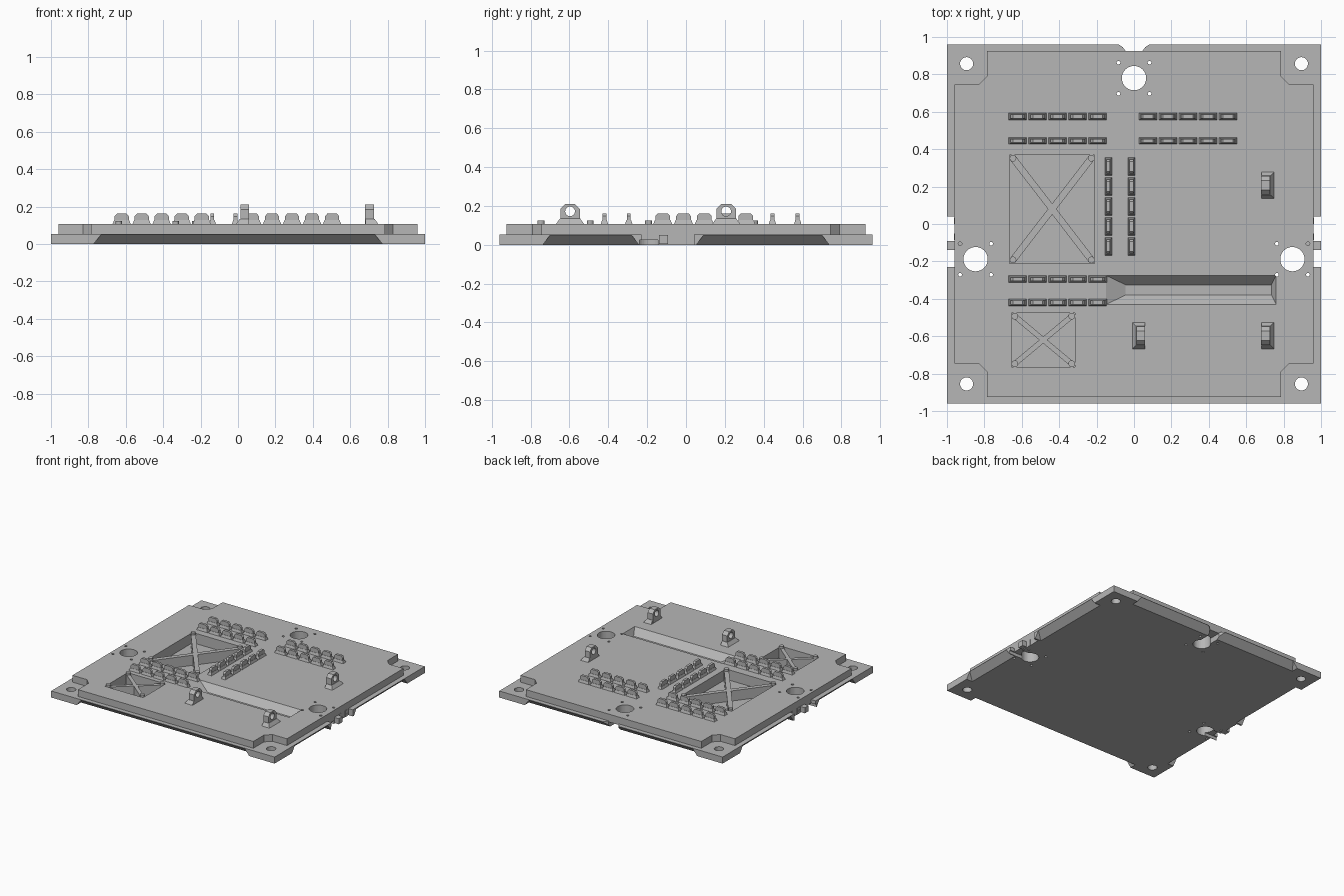
import bpy, bmesh, math
from mathutils import Vector, Matrix

cube = bpy.data.objects.get("Cube")
if cube:
    bpy.data.objects.remove(cube, do_unlink=True)

grey = bpy.data.materials.new("plastic_grey")
grey.use_nodes = True
colour = (0.47, 0.47, 0.47, 1)
grey.diffuse_color = colour
grey.node_tree.nodes["Principled BSDF"].inputs["Base Color"].default_value = colour

LOW, TOP = 0.053, 0.108   # top of the lower and upper plate


def frustum(bm, lower, upper, z0, z1):
    """Block between two rectangles (x0, x1, y0, y1)."""
    rings = []
    for (x0, x1, y0, y1), z in ((lower, z0), (upper, z1)):
        rings.append([bm.verts.new((x, y, z)) for x, y in ((x0, y0), (x1, y0), (x1, y1), (x0, y1))])
    skin(bm, *rings)


def skin(bm, a, b):
    n = len(a)
    faces = [bm.faces.new(a[::-1]), bm.faces.new(b)]
    faces += [bm.faces.new((a[i], a[(i + 1) % n], b[(i + 1) % n], b[i])) for i in range(n)]
    bmesh.ops.recalc_face_normals(bm, faces=faces)


def box(bm, x0, x1, y0, y1, z0, z1):
    frustum(bm, (x0, x1, y0, y1), (x0, x1, y0, y1), z0, z1)


def prism(bm, points, lo, hi, place):
    """Extrude a 2D outline; place(u, v, w) maps it into space."""
    a, b = [[bm.verts.new(place(u, v, w)) for u, v in points] for w in (lo, hi)]
    skin(bm, a, b)


def cylinder(bm, x, y, z0, z1, r, r2=None, sides=24):
    bmesh.ops.create_cone(bm, cap_ends=True, segments=sides, radius1=r, radius2=r2 or r,
                          depth=z1 - z0, matrix=Matrix.Translation((x, y, (z0 + z1) / 2)))


def make(name, bm):
    mesh = bpy.data.meshes.new(name)
    bm.to_mesh(mesh)
    bm.free()
    mesh.materials.append(grey)
    obj = bpy.data.objects.new(name, mesh)
    bpy.context.collection.objects.link(obj)
    return obj


def combine(obj, build, operation="DIFFERENCE"):
    """Apply a boolean with a temporary tool shape."""
    bm = bmesh.new()
    build(bm)
    tool = make("tool", bm)
    mod = obj.modifiers.new("cut", "BOOLEAN")
    mod.operation, mod.object, mod.solver = operation, tool, "EXACT"
    graph = bpy.context.evaluated_depsgraph_get()
    obj.data = bpy.data.meshes.new_from_object(obj.evaluated_get(graph))
    obj.modifiers.clear()
    bpy.data.objects.remove(tool, do_unlink=True)


# Lower plate
bm = bmesh.new()
box(bm, -1, 1, -0.96, 0.96, 0, LOW)
plate = make("base_plate", bm)

# Upper plate with stepped corners
corner = [(0.96, 0.745), (0.83, 0.745), (0.785, 0.79), (0.785, 0.925)]
outline = []
for sx, sy in ((1, 1), (-1, 1), (-1, -1), (1, -1)):
    pts = [(x * sx, y * sy) for x, y in corner]
    outline += pts if sx * sy > 0 else pts[::-1]
combine(plate, lambda b: prism(b, outline, 0.03, TOP, lambda u, v, w: (u, v, w)), "UNION")

# Sloped undercuts between the corner feet
def undercuts_y(b):
    for s in (-1, 1):
        lo, hi = sorted((s * 0.9, s * 1.1)), sorted((s * 0.96, s * 1.1))
        frustum(b, (-0.776, 0.776, *lo), (-0.732, 0.732, *hi), -0.005, 0.05)

def undercuts_x(b):
    for s in (-1, 1):
        lo, hi = sorted((s * 0.94, s * 1.1)), sorted((s * 1.0, s * 1.1))
        for y0, y1 in ((-0.74, -0.24), (0.05, 0.74)):
            frustum(b, (*lo, y0, y1), (*hi, y0 + 0.04, y1 - 0.04), -0.005, 0.05)

# Edge notches over the wheel openings
def notches(b):
    for s in (-1, 1):
        box(b, *sorted((s * 0.96, s * 1.1)), -0.23, 0.04, -0.1, LOW + 0.02)
    notch = [(-0.045, 0.925), (0.045, 0.925), (0.06, 0.945), (0.09, 0.965), (0.09, 1.1),
             (-0.09, 1.1), (-0.09, 0.965), (-0.06, 0.945)]
    prism(b, notch, -0.1, LOW, lambda u, v, w: (u, v, w))

# Wheel openings, their screw holes and the corner holes
wheels = [(0, 0.78), (-0.847, -0.188), (0.847, -0.188)]

def holes(b):
    for x, y in wheels:
        cylinder(b, x, y, -0.1, 0.3, 0.065, sides=40)
        for dx in (-0.083, 0.083):
            for dy in (-0.083, 0.083):
                cylinder(b, x + dx, y + dy, -0.1, 0.3, 0.01, sides=12)
    for x in (-0.895, 0.895):
        for y in (-0.855, 0.857):
            cylinder(b, x, y, -0.1, 0.3, 0.035)

def channels(b):
    box(b, -0.045, 0.045, 0.79, 1.1, -0.1, 0.045)
    for s in (-1, 1):
        box(b, *sorted((s * 0.86, s * 1.1)), -0.24, -0.145, -0.1, 0.025)

# Braced pockets and the tapered trench
pockets = [(-0.665, -0.21, -0.21, 0.37), (-0.655, -0.315, -0.765, -0.475)]

def recesses(b):
    for rect in pockets:
        frustum(b, rect, rect, 0.025, 0.3)
    trench_top, trench_floor = (-0.15, 0.76, -0.43, -0.275), (-0.045, 0.735, -0.38, -0.325)
    frustum(b, trench_floor, trench_top, 0.055, TOP + 0.0001)

for step in (undercuts_y, undercuts_x, notches, holes, channels, recesses):
    combine(plate, step)

# Diagonal braces with corner posts
for name, (x0, x1, y0, y1), width in (("large", pockets[0], 0.018), ("small", pockets[1], 0.014)):
    bm = bmesh.new()
    inset = 0.018
    a, b = x0 + inset, x1 - inset
    c, d = y0 + inset, y1 - inset
    for p, q in (((a, c), (b, d)), ((a, d), (b, c))):
        p, q = Vector(p), Vector(q)
        side = (q - p).normalized().orthogonal() * width
        prism(bm, [p + side, p - side, q - side, q + side], 0.02, TOP - 0.001, lambda u, v, w: (u, v, w))
        for post in (p, q):
            cylinder(bm, post.x, post.y, 0.02, 0.124, 0.018, sides=16)
    make(name + "_pocket_brace", bm)


# Rows of five cable clips
def clip_row(name, x, y, along_y=False):
    bm = bmesh.new()
    fin = [(-0.038, 0.1), (0.038, 0.1), (0.038, 0.148), (0.026, 0.162), (-0.026, 0.162), (-0.038, 0.148)]
    for i in range(5):
        d = i * 0.107
        first = len(bm.verts)
        frustum(bm, (-0.05, 0.05, -0.02, 0.02), (-0.04, 0.04, -0.012, 0.012), TOP - 0.005, 0.128)
        prism(bm, fin, -0.01, 0.01, lambda u, v, w: (u, w, v))
        bm.verts.ensure_lookup_table()
        for v in bm.verts[first:]:
            if along_y:
                v.co.x, v.co.y = -v.co.y, v.co.x
            v.co += Vector((x, y + d, 0) if along_y else (x + d, y, 0))
    make(name, bm)


for i, y in enumerate((0.575, 0.445, -0.295, -0.42)):
    clip_row(f"left_clip_row_{i + 1}", -0.622, y)
for i, y in enumerate((0.575, 0.445)):
    clip_row(f"right_clip_row_{i + 1}", 0.075, y)
for i, x in enumerate((-0.137, -0.014)):
    clip_row(f"centre_clip_row_{i + 1}", x, -0.12, True)

# Upright mounting lugs with a cross hole
lug = [(-0.05, 0.1), (0.05, 0.1), (0.05, 0.185), (0.025, 0.21), (-0.025, 0.21), (-0.05, 0.185)]
for name, x, y, s in (("back_lug", 0.68, 0.207, 1), ("front_lug", 0.68, -0.597, 1), ("middle_lug", 0.06, -0.597, -1)):
    bm = bmesh.new()
    prism(bm, lug, 0, 0.046, lambda u, v, w: (x + s * w, y + u, v))
    obj = make(name, bm)

    def foot(b):
        wide, slim = sorted((x + s * 0.001, x + s * 0.075)), sorted((x + s * 0.001, x + s * 0.05))
        frustum(b, (*wide, y - 0.077, y + 0.077), (*slim, y - 0.052, y + 0.052), 0.1, 0.135)

    def bore(b):
        turn = Matrix.Translation((x, y, 0.172)) @ Matrix.Rotation(math.pi / 2, 4, "Y")
        bmesh.ops.create_cone(b, cap_ends=True, segments=24, radius1=0.025, radius2=0.025, depth=0.4, matrix=turn)

    combine(obj, foot, "UNION")
    combine(obj, bore)

# Side latches: an outer tab and two bored ears
for name, s in (("left", 1), ("right", -1)):
    bm = bmesh.new()
    box(bm, *sorted((s * 0.9, s * 1.0)), -0.14, -0.092, 0.005, 0.05)
    for y in (-0.085, 0.0):
        box(bm, *sorted((s * 0.9, s * 0.962)), y, y + 0.035, 0.0, 0.052)
    obj = make(name + "_latch", bm)

    def ear_bore(b):
        for y in (-0.068, 0.018):
            turn = Matrix.Translation((s * 0.96, y, 0.028)) @ Matrix.Rotation(math.pi / 2, 4, "Y")
            bmesh.ops.create_cone(b, cap_ends=True, segments=12, radius1=0.009, radius2=0.009, depth=0.04, matrix=turn)

    combine(obj, ear_bore)
